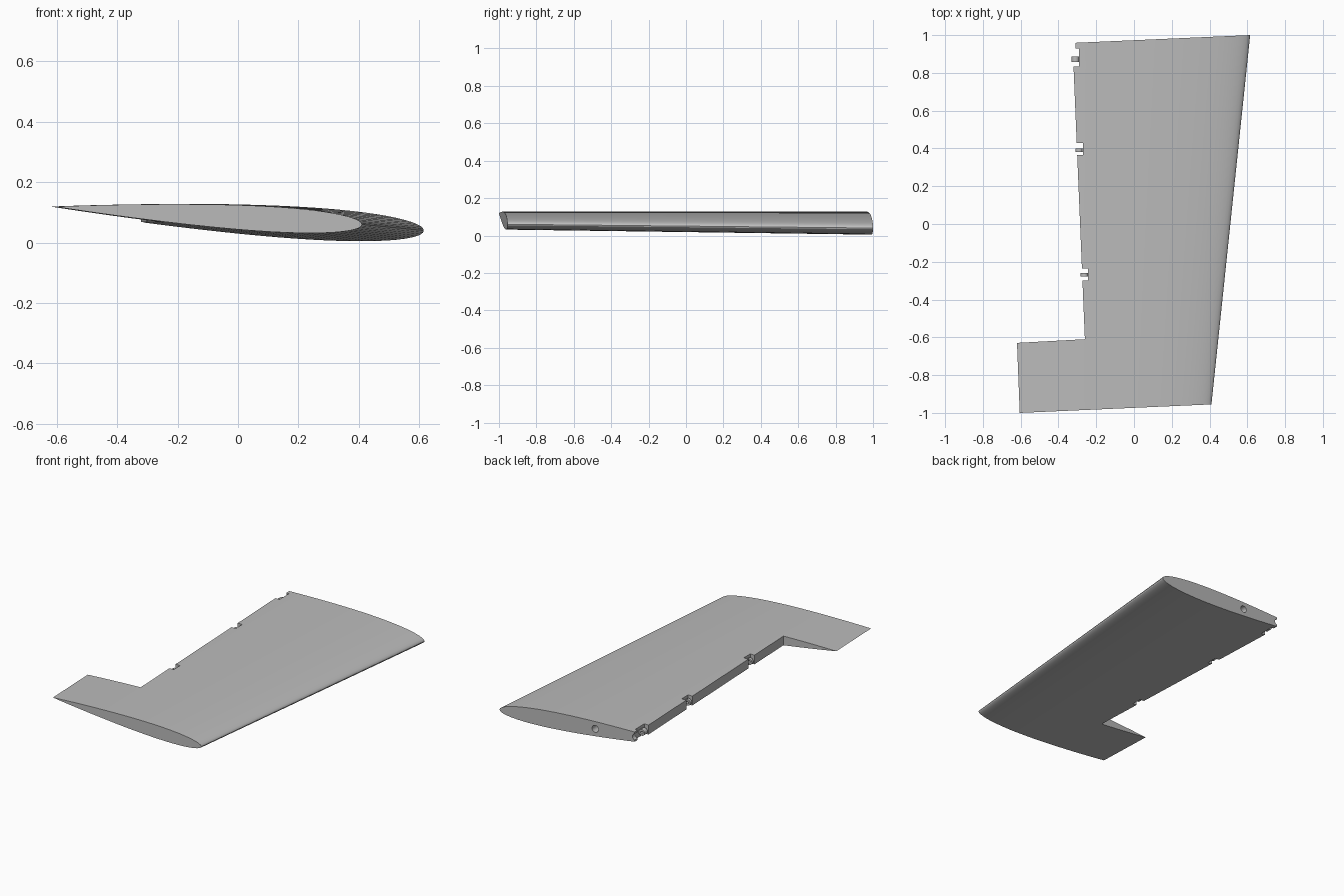
import bpy, bmesh, math
from mathutils import Matrix, Vector

cube = bpy.data.objects.get("Cube")
if cube:
    bpy.data.objects.remove(cube)

grey = bpy.data.materials.new("plain_grey")
grey.use_nodes = True
colour = (0.5, 0.5, 0.5, 1)
grey.diffuse_color = colour
grey.node_tree.nodes["Principled BSDF"].inputs["Base Color"].default_value = colour

# Leading and trailing points of the chord at the front and back ends
LEAD = Vector((0.41, -0.955, 0.06)), Vector((0.615, 1.0, 0.04))
TRAIL = Vector((-0.605, -1.0, 0.119)), Vector((-0.68, 0.943, 0.12))
THICK = 0.082
HINGE = -0.26, -0.0417          # x at y = -0.61, and slope along y


def finish(bm, name):
    bmesh.ops.recalc_face_normals(bm, faces=bm.faces)
    mesh = bpy.data.meshes.new(name)
    bm.to_mesh(mesh)
    bm.free()
    mesh.materials.append(grey)
    ob = bpy.data.objects.new(name, mesh)
    bpy.context.collection.objects.link(ob)
    return ob


def half_thickness(u):
    return 5 * THICK * (0.2969 * math.sqrt(u) - 0.126 * u - 0.3516 * u**2
                        + 0.2843 * u**3 - 0.1036 * u**4)


def chord_z(x, y):
    k = (y + 1) / 2
    a, b = LEAD[0].lerp(LEAD[1], k), TRAIL[0].lerp(TRAIL[1], k)
    u = (x - a.x) / (b.x - a.x)
    return a.z + u * (b.z - a.z)


def hinge_x(y):
    return HINGE[0] + HINGE[1] * (y + 0.61)


def prism(name, outline, z0=-0.2, z1=0.4):
    bm = bmesh.new()
    rings = [[bm.verts.new((x, y, z)) for x, y in outline] for z in (z0, z1)]
    n = len(outline)
    for r in rings:
        bm.faces.new(r)
    for i in range(n):
        j = (i + 1) % n
        bm.faces.new((rings[0][i], rings[0][j], rings[1][j], rings[1][i]))
    return finish(bm, name)


def rod(name, x, z, y0, y1, radius):
    bm = bmesh.new()
    place = Matrix.Translation((x, (y0 + y1) / 2, z)) @ Matrix.Rotation(math.pi / 2, 4, 'X')
    bmesh.ops.create_cone(bm, cap_ends=True, segments=32, radius1=radius,
                          radius2=radius, depth=y1 - y0, matrix=place)
    return finish(bm, name)


def combine(target, tool, operation='DIFFERENCE'):
    tool.hide_render = True
    mod = target.modifiers.new("combine", 'BOOLEAN')
    mod.operation, mod.solver, mod.object = operation, 'EXACT', tool
    bpy.context.view_layer.objects.active = target
    bpy.ops.object.modifier_apply(modifier=mod.name)
    bpy.data.objects.remove(tool)


# Tapered panel lofted between two symmetric airfoil sections
bm = bmesh.new()
STEPS = 36
us = [(1 - math.cos(math.pi * i / STEPS)) / 2 for i in range(STEPS + 1)]
path = [(u, 1) for u in us] + [(u, -1) for u in us[-2:0:-1]]
sections = []
for lead, trail in zip(LEAD, TRAIL):
    chord = (trail - lead).length
    sections.append([bm.verts.new(lead.lerp(trail, u)
                     + Vector((0, 0, side * chord * half_thickness(u)))) for u, side in path])
for s in sections:
    bm.faces.new(s)
for i in range(len(path)):
    j = (i + 1) % len(path)
    bm.faces.new((sections[0][i], sections[0][j], sections[1][j], sections[1][i]))
panel = finish(bm, "wing_panel")

# Opening for the control surface along the trailing edge
combine(panel, prism("surface_opening", [(-1, -0.65), (HINGE[0], -0.61),
                                         (hinge_x(1.2), 1.2), (-1, 1.2)]))

# Shortened outer corner with a round seat
combine(panel, prism("corner_trim", [(-1, 0.92), (-0.31, 0.92), (-0.31, 1.2), (-1, 1.2)]))
combine(panel, rod("round_seat", -0.314, chord_z(-0.31, 0.96), 0.9, 1.1, 0.02))

# Hinge notches, each with a drilled lug: notch start, end, lug start, end
HINGES = [(0.835, 0.93, 0.858, 0.888), (0.365, 0.43, 0.382, 0.4),
          (-0.3, -0.235, -0.277, -0.26)]
for n, (y0, y1, l0, l1) in enumerate(HINGES, 1):
    mid = (l0 + l1) / 2
    face = hinge_x(mid)
    combine(panel, prism("notch", [(-1, y0), (face + 0.031, y0),
                                   (face + 0.031, y1), (-1, y1)]))
    x = face + 0.012
    z = chord_z(x, mid)
    lug = rod(f"hinge_lug_{n}", x, z, l0, l1, 0.02)
    neck = prism("neck", [(x, l0), (face + 0.036, l0), (face + 0.036, l1), (x, l1)],
                 z - 0.013, z + 0.013)
    combine(lug, neck, 'UNION')
    combine(lug, rod("pin_hole", x, z, l0 - 0.1, l1 + 0.1, 0.008))

# Round hole in the back end
combine(panel, rod("end_hole", -0.04, chord_z(-0.04, 0.97), 0.77, 1.1, 0.022))

# Smooth skin with sharp rims
for ob in bpy.context.scene.objects:
    ob.select_set(ob.type == 'MESH')
bpy.context.view_layer.objects.active = panel
bpy.ops.object.shade_smooth_by_angle(angle=math.radians(30))
